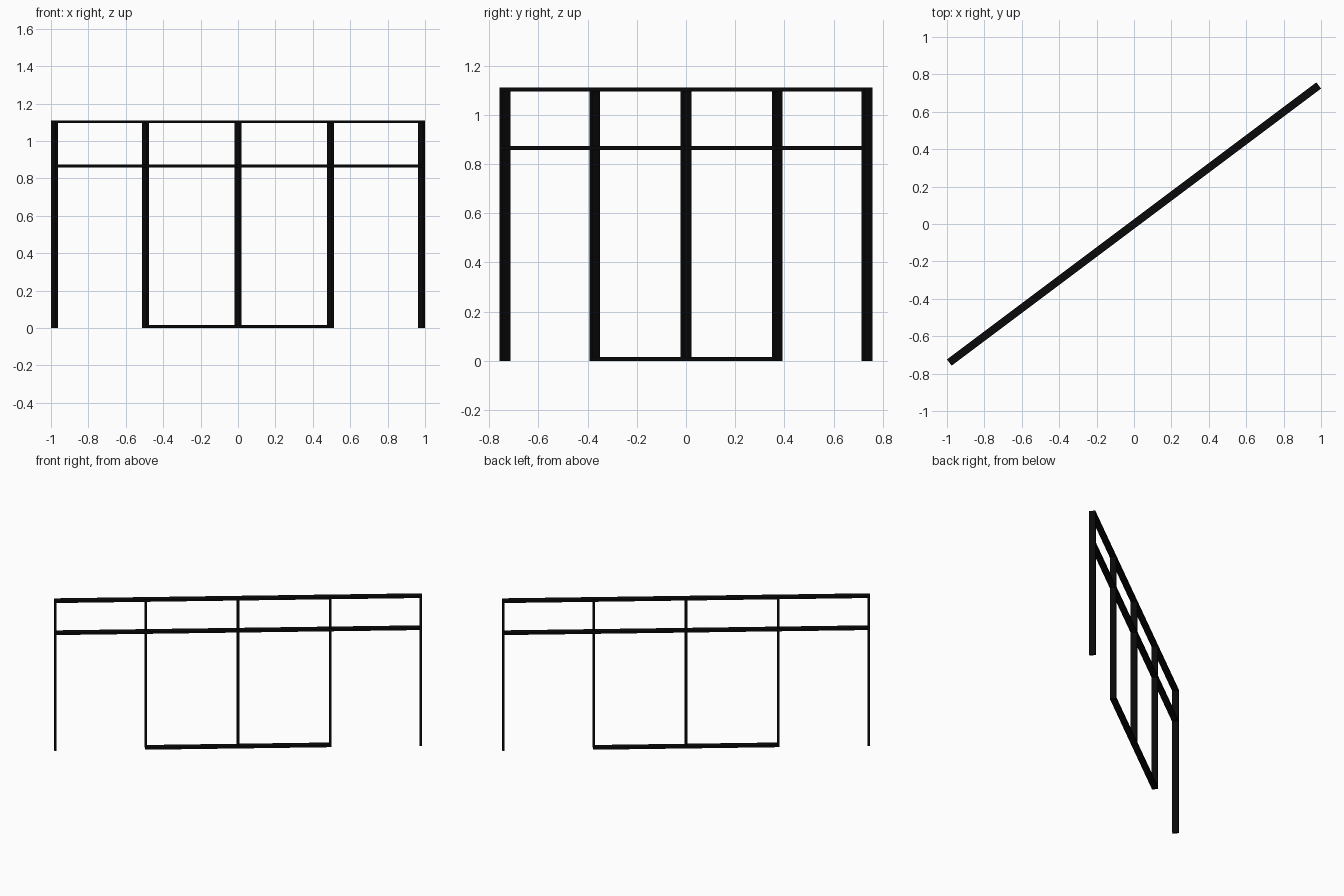
import bpy
from math import atan2
from mathutils import Matrix

if "Cube" in bpy.data.objects:
    bpy.data.objects.remove(bpy.data.objects["Cube"])

LENGTH, HEIGHT = 2.469, 1.111   # along the frame, and up
FACE, DEPTH = 0.0155, 0.042     # bar face width and bar depth
TURN = Matrix.Rotation(atan2(3, 4), 4, 'Z')

black = bpy.data.materials.new("black_metal")
black.diffuse_color = (0.003, 0.003, 0.003, 1)
black.use_nodes = True
black.node_tree.nodes["Principled BSDF"].inputs["Base Color"].default_value = black.diffuse_color


def bar(name, u0, u1, z0, z1):
    """Flat bar from u0 to u1 along the frame and z0 to z1 in height."""
    bpy.ops.mesh.primitive_cube_add(size=1)
    ob = bpy.context.object
    ob.name = name
    ob.data.transform(TURN @ Matrix.Translation(((u0 + u1) / 2, 0, (z0 + z1) / 2))
                      @ Matrix.Diagonal((u1 - u0, DEPTH, z1 - z0, 1)))
    ob.data.materials.append(black)


h = FACE / 2
outer = LENGTH / 2 - h
inner = 0.618
posts = [-outer, -inner, 0, inner, outer]

# Top rail across the whole frame
bar("top_rail", -LENGTH / 2, LENGTH / 2, HEIGHT - FACE, HEIGHT)

# Upright posts; the three middle ones stand on the bottom rail
for i, u in enumerate(posts):
    foot = FACE if abs(u) < outer else 0
    bar(f"post_{i + 1}", u - h, u + h, foot, HEIGHT - FACE)

# Middle rail pieces between the posts
for i, (a, b) in enumerate(zip(posts, posts[1:])):
    bar(f"middle_rail_{i + 1}", a + h, b - h, 0.866 - h, 0.866 + h)

# Bottom rail under the two centre bays
bar("bottom_rail", -inner - h, inner + h, 0, FACE)
